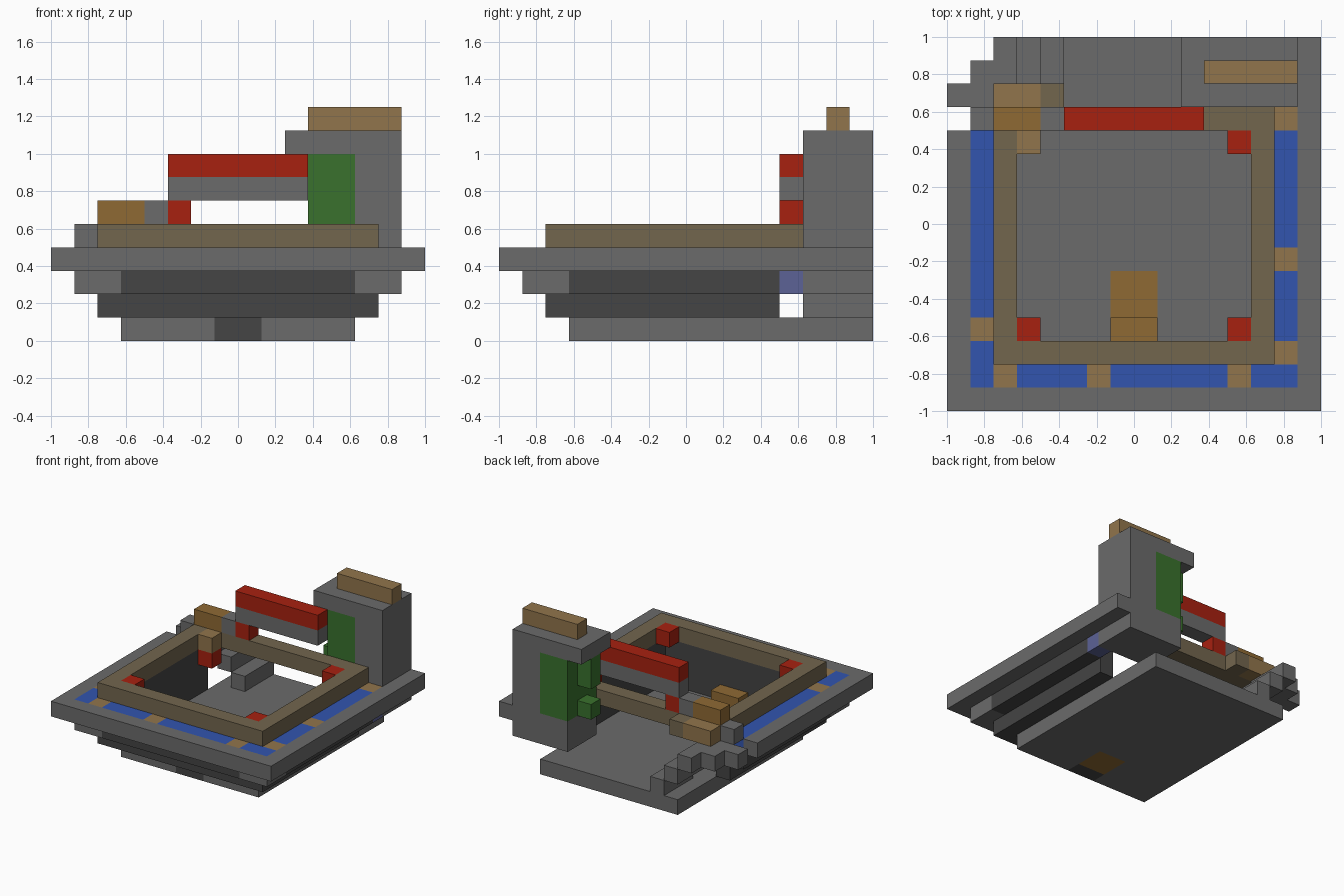
import bpy
import bmesh
from mathutils import Vector

cube = bpy.data.objects.get("Cube")
if cube:
    bpy.data.objects.remove(cube, do_unlink=True)

U = 0.125  # size of one block


def material(name, rgb):
    m = bpy.data.materials.new(name)
    m.use_nodes = True
    m.diffuse_color = (*rgb, 1)
    bsdf = next(n for n in m.node_tree.nodes if n.type == 'BSDF_PRINCIPLED')
    bsdf.inputs["Base Color"].default_value = (*rgb, 1)
    bsdf.inputs["Roughness"].default_value = 0.9
    return m


grey = material("stone_grey", (.147, .147, .147))
dark = material("dark_stone", (.058, .058, .058))
olive = material("weathered_wood", (.171, .133, .076))
tan = material("light_wood", (.283, .178, .072))
brown = material("brown_wood", (.275, .144, .034))
red = material("red", (.386, .015, .005))
green = material("green", (.041, .165, .026))
blue = material("blue", (.032, .091, .429))
violet = material("pale_violet", (.107, .122, .305))


def part(name, mat, *boxes):
    """One object made of boxes, each (x0, x1, y0, y1, z0, z1) in blocks."""
    bm = bmesh.new()
    for x0, x1, y0, y1, z0, z1 in boxes:
        size = Vector((x1 - x0, y1 - y0, z1 - z0))
        mid = Vector((x0 + x1, y0 + y1, z0 + z1)) / 2
        made = bmesh.ops.create_cube(bm, size=1)
        for v in made["verts"]:
            v.co = (Vector(a * b for a, b in zip(v.co, size)) + mid) * U
    mesh = bpy.data.meshes.new(name)
    bm.to_mesh(mesh)
    bm.free()
    mesh.materials.append(mat)
    ob = bpy.data.objects.new(name, mesh)
    bpy.context.collection.objects.link(ob)
    return ob


def u_wall(inner, outer, z, back=4):
    """Front wall and two side walls of one level."""
    return [(-outer, outer, -outer, -inner, z, z + 1),
            (-outer, -inner, -inner, back, z, z + 1),
            (inner, outer, -inner, back, z, z + 1)]


# Floor with doorway and steps
part("floor", grey, (-5, 5, -2, 8, 0, 1), (-5, -1, -5, -2, 0, 1), (1, 5, -5, -2, 0, 1))
part("door_sill", dark, (-1, 1, -5, -4, 0, 1))
part("door_floor", brown, (-1, 1, -4, -2, 0, 1))
part("door_step", brown, (-1, 1, -5, -4, 1, 2))

# Stepped walls
part("lower_wall", dark, *u_wall(5, 6, 1))
part("middle_wall", dark, (-5, 5, -7, -5, 2, 3), (-7, -5, -5, 4, 2, 3), (5, 7, -5, 4, 2, 3))
part("corner_blocks", grey, (-7, -5, -7, -5, 2, 3), (5, 7, -7, -5, 2, 3))
part("side_window", violet, (6, 7, 4, 5, 2, 3))
part("upper_inner_wall", dark, *u_wall(5, 6, 3), (5, 6, 4, 5, 3, 4))

# Wide rim with its inlaid band
part("rim", grey, (-8, 8, -8, -7, 3, 4), (-8, -7, -7, 4, 3, 4), (7, 8, -7, 8, 3, 4))
for name, mat, front, left, right in (
        ("blue_band", blue, ((-5, -2), (-1, 4), (5, 6)),
         ((-7, -5), (-4, 4)), ((-7, -6), (-5, -2), (-1, 4))),
        ("band_spacers", tan, ((-6, -5), (-2, -1), (4, 5)),
         ((-5, -4),), ((-6, -5), (-2, -1), (4, 5)))):
    part(name, mat,
         *[(a, b, -7, -6, 3, 4) for a, b in front],
         *[(-7, -6, a, b, 3, 4) for a, b in left],
         *[(6, 7, a, b, 3, 4) for a, b in right])

# Wooden ring and corner lamps
part("wooden_ring", olive, *u_wall(5, 6, 4), (-6, 6, 4, 5, 4, 5), (-4, -3, 5, 6, 4, 5))
part("corner_lamps", red, (-5, -4, -5, -4, 4, 5), (4, 5, -5, -4, 4, 5),
     (4, 5, 3, 4, 4, 5), (-5, -4, 3, 4, 3, 4))
part("lamp_cap", tan, (-5, -4, 3, 4, 4, 5))

# Tower at the back
part("tower", grey, (5, 7, 5, 8, 2, 8), (3, 5, 5, 8, 2, 4), (2, 7, 5, 8, 8, 9))
part("tower_panel", green, (3, 5, 5, 8, 4, 8))
part("tower_growth", green, (2, 3, 6, 7, 6, 8), (2, 3, 6, 7, 4, 5))
part("tower_crest", tan, (3, 7, 6, 7, 9, 10))

# Beam reaching out from the tower
part("beam_lower", grey, (-3, 3, 4, 5, 6, 7))
part("beam_upper", red, (-3, 3, 4, 5, 7, 8))
part("beam_lamp", red, (-3, -2, 4, 5, 5, 6))
part("beam_foot", grey, (-4, -3, 4, 5, 5, 6))

# Broken corner
part("brown_log", brown, (-6, -4, 4, 5, 5, 6))
part("tan_log", tan, (-6, -4, 5, 6, 4, 5))
part("ruined_steps", grey, (-4, -3, 5, 8, 1, 2), (-5, -4, 5, 8, 2, 3),
     (-6, -5, 5, 8, 3, 4))
part("ruined_rim", grey, (-8, -6, 5, 6, 3, 4), (-7, -6, 6, 7, 3, 4),
     (-7, -6, 4, 5, 4, 5))
